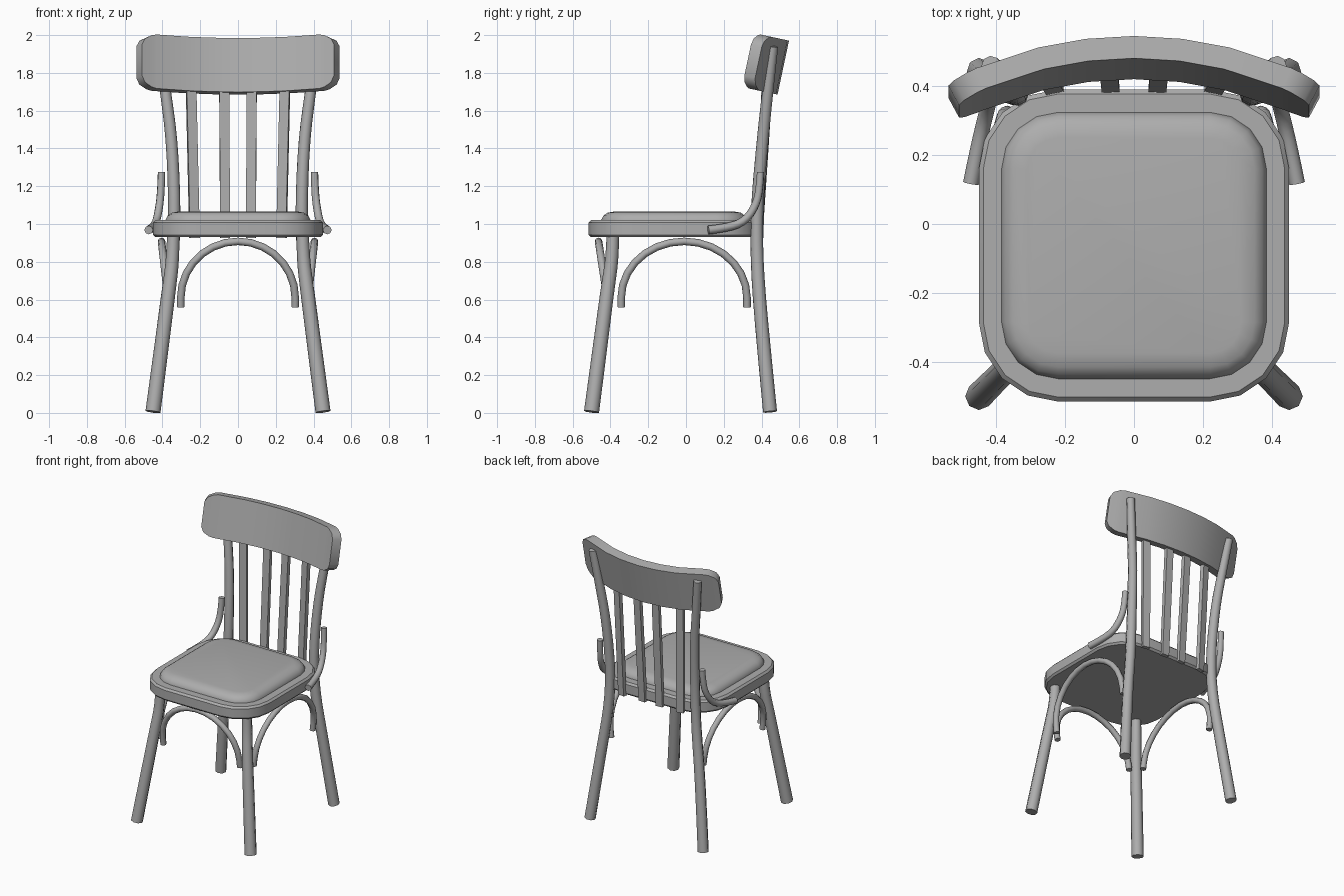
import bpy, bmesh, math
from mathutils import Vector, Matrix

if "Cube" in bpy.data.objects:
    bpy.data.objects.remove(bpy.data.objects["Cube"])

# Dark grey finish shared by every part
grey = bpy.data.materials.new("dark_grey")
grey.diffuse_color = (0.42, 0.42, 0.42, 1)
grey.use_nodes = True
grey.node_tree.nodes["Principled BSDF"].inputs["Base Color"].default_value = grey.diffuse_color


def smooth(ob, angle=50):
    ob.data.materials.clear()
    ob.data.materials.append(grey)
    bpy.ops.object.select_all(action='DESELECT')
    ob.select_set(True)
    bpy.context.view_layer.objects.active = ob
    bpy.ops.object.shade_smooth_by_angle(angle=math.radians(angle))


def loft(name, rings, angle=50):
    """Closed skin through equally sized vertex rings, capped at both ends."""
    bm = bmesh.new()
    vs = [[bm.verts.new(p) for p in r] for r in rings]
    n = len(vs[0])
    for a, b in zip(vs, vs[1:]):
        for i in range(n):
            j = (i + 1) % n
            bm.faces.new((a[i], a[j], b[j], b[i]))
    bm.faces.new(vs[0])
    bm.faces.new(vs[-1])
    bmesh.ops.recalc_face_normals(bm, faces=bm.faces)
    me = bpy.data.meshes.new(name)
    bm.to_mesh(me)
    bm.free()
    ob = bpy.data.objects.new(name, me)
    bpy.context.collection.objects.link(ob)
    smooth(ob, angle)


def tube(name, pts, radii, kind='NURBS'):
    """Eight-sided bent rod; radii run linearly from first to last point."""
    cu = bpy.data.curves.new(name, 'CURVE')
    cu.dimensions = '3D'
    cu.bevel_depth = 1.0
    cu.bevel_resolution = 2
    cu.use_fill_caps = True
    cu.resolution_u = 3
    sp = cu.splines.new(kind)
    sp.points.add(len(pts) - 1)
    for i, p in enumerate(pts):
        t = i / (len(pts) - 1)
        sp.points[i].co = (*p, 1)
        sp.points[i].radius = radii[0] * (1 - t) + radii[1] * t
    if kind == 'NURBS':
        sp.order_u = 3
        sp.use_endpoint_u = True
    ob = bpy.data.objects.new(name, cu)
    bpy.context.collection.objects.link(ob)
    bpy.ops.object.select_all(action='DESELECT')
    ob.select_set(True)
    bpy.context.view_layer.objects.active = ob
    bpy.ops.object.convert(target='MESH')
    smooth(bpy.context.view_layer.objects.active)


def seat_ring(inset, z, seg=4):
    hx, hy, r = 0.45 - inset, 0.4525 - inset, 0.23 - inset
    pts = []
    for k, (sx, sy) in enumerate([(1, 1), (-1, 1), (-1, -1), (1, -1)]):
        for s in range(seg + 1):
            a = (k + s / seg) * math.pi / 2
            pts.append((sx * (hx - r) + r * math.cos(a),
                        -0.0625 + sy * (hy - r) + r * math.sin(a), z))
    return pts


# Seat frame and padded cushion
loft("seat", [seat_ring(i, z) for i, z in
              [(0.012, 0.93), (0, 0.943), (0, 1.007), (0.013, 1.02)]], 30)
loft("cushion", [seat_ring(i, z) for i, z in
                 [(0.066, 1.0), (0.066, 1.022), (0.078, 1.044), (0.1, 1.06), (0.14, 1.067)]])

# Curved, tilted top rail with rounded corners
R, T, END = 1.147, 0.066, 28
tilt = Matrix.Translation((0, 0.515, 1.828)) @ Matrix.Rotation(math.radians(-12), 4, 'X')
half = [(END, 0.085), (END - 0.9, 0.118), (END - 3, 0.14), (23.5, 0.146), (14, 0.146), (7, 0.146)]
stations = [(-a, h) for a, h in half] + [(0, 0.146)] + half[::-1]
rail = []
for deg, h in stations:
    a = math.radians(deg)
    rail.append([tilt @ Vector((r * math.sin(a), r * math.cos(a) - R, z))
                 for r, z in [(R, h), (R, -h), (R - T, -h), (R - T, h)]])
loft("top_rail", rail)

# Back slats, ending inside the rail
for x0, x1, y1, yaw in [(0.068, 0.073, 0.442, 3), (0.23, 0.248, 0.418, 12)]:
    for s, side in ((1, "right"), (-1, "left")):
        rot = Matrix.Rotation(math.radians(-yaw * s), 3, 'Z')
        rings = []
        for x, y, z in [(x0, 0.39, 0.925), (x1, y1, 1.71)]:
            rings.append([Vector((s * x, y, z)) + rot @ Vector((i * 0.026, j * 0.014, 0))
                          for i, j in [(-1, -1), (1, -1), (1, 1), (-1, 1)]])
        loft(("inner" if yaw == 3 else "outer") + "_back_slat_" + side, rings)

front_leg = [(0.45, -0.5, 0.006), (0.405, -0.455, 0.35), (0.362, -0.412, 0.68),
             (0.345, -0.39, 0.82), (0.342, -0.387, 0.95)]
back_leg = [(0.448, 0.445, 0.006), (0.39, 0.396, 0.5), (0.344, 0.374, 0.82),
            (0.335, 0.375, 1.1), (0.35, 0.406, 1.45), (0.384, 0.432, 1.7), (0.415, 0.46, 1.94)]
brace = [(0.473, 0.118, 0.968), (0.455, 0.21, 0.978), (0.432, 0.31, 1.01),
         (0.415, 0.372, 1.1), (0.407, 0.39, 1.19), (0.405, 0.395, 1.275)]


def arch(n=14):
    """Arch in a plane: (across -1..1, height, lean 0 at feet to 1 at crown)."""
    pts = [(-1, 0.56)]
    pts += [(-math.cos(math.pi * i / n), 0.61 + 0.298 * math.sin(math.pi * i / n))
            for i in range(n + 1)]
    pts += [(1, 0.56)]
    return [(u, z, (z - 0.56) / 0.348) for u, z in pts]


# Legs, side braces and side arches on both sides
for s, side in ((1, "right"), (-1, "left")):
    flip = lambda pts: [(s * x, y, z) for x, y, z in pts]
    tube("front_leg_" + side, flip(front_leg), (0.04, 0.033))
    tube("back_leg_" + side, flip(back_leg), (0.037, 0.028))
    tube("side_brace_" + side, flip(brace), (0.023, 0.02))
    tube("side_arch_" + side,
         flip([(0.365 + 0.04 * k, -0.01 + 0.333 * u, z) for u, z, k in arch()]),
         (0.02, 0.02), 'POLY')

# Front arch
tube("front_arch", [(0.303 * u, -0.41 - 0.053 * k, z) for u, z, k in arch()],
     (0.02, 0.02), 'POLY')
